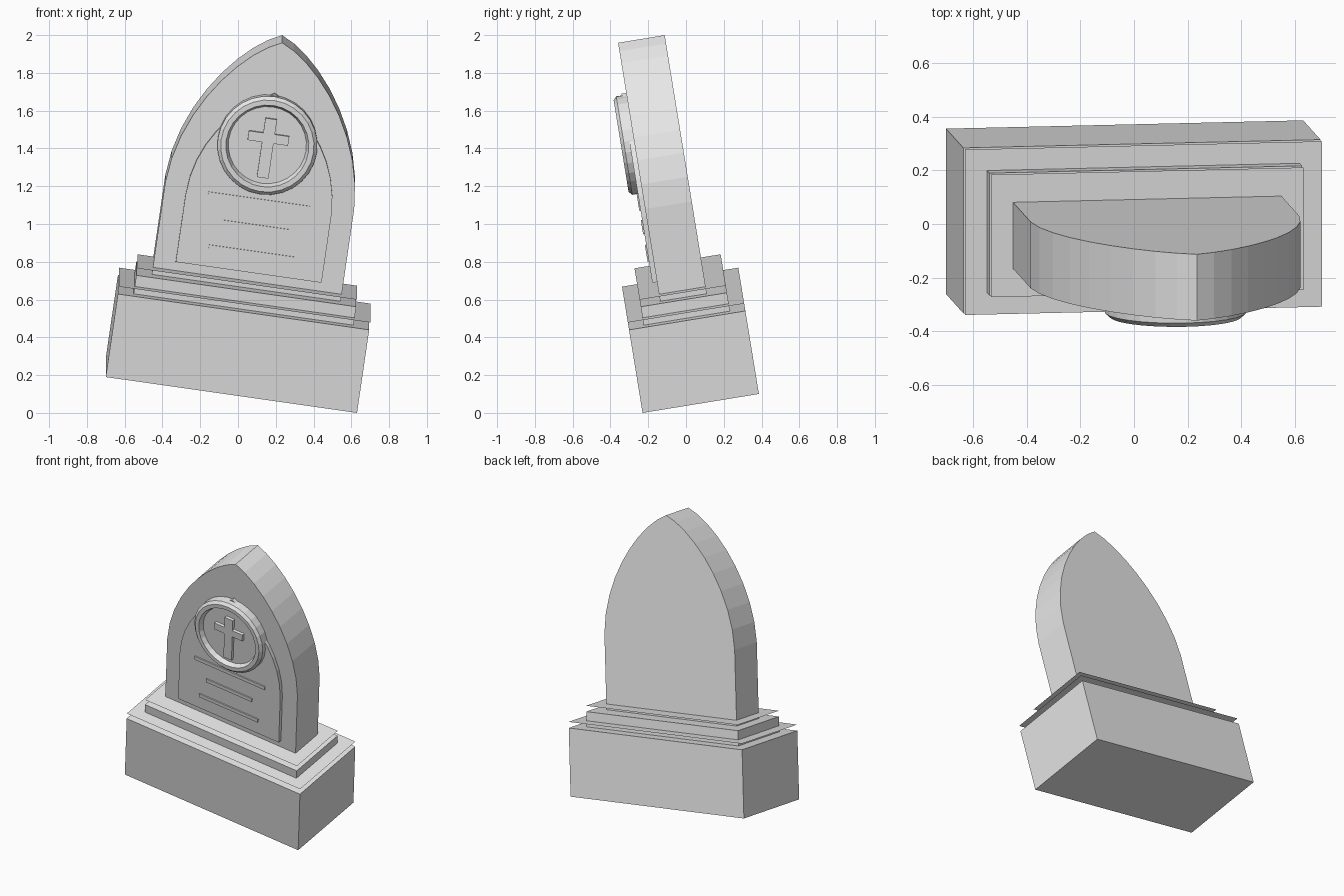
import bpy, bmesh
from math import radians, cos, sin, pi
from mathutils import Matrix, Vector
from mathutils.geometry import interpolate_bezier

cube = bpy.data.objects.get("Cube")
if cube:
    bpy.data.objects.remove(cube)

# One plain stone colour
stone = bpy.data.materials.new("grey_stone")
stone.use_nodes = True
stone.diffuse_color = (0.8, 0.8, 0.8, 1)
stone.node_tree.nodes["Principled BSDF"].inputs["Base Color"].default_value = (0.8, 0.8, 0.8, 1)

# The whole monument leans forward and sideways
LEAN = (Matrix.Translation((-0.035, 0.0625, 0.145))
        @ Matrix.Rotation(radians(9.25), 4, 'X') @ Matrix.Rotation(radians(8.23), 4, 'Y'))


def finish(name, bm):
    bmesh.ops.recalc_face_normals(bm, faces=bm.faces)
    mesh = bpy.data.meshes.new(name)
    bm.to_mesh(mesh)
    bm.free()
    mesh.materials.append(stone)
    obj = bpy.data.objects.new(name, mesh)
    bpy.context.collection.objects.link(obj)
    obj.matrix_world = LEAN
    return obj


def box(name, x, y, z):
    bm = bmesh.new()
    bmesh.ops.create_cube(bm, size=1)
    for v in bm.verts:
        v.co = [lo + (c + 0.5) * (hi - lo) for c, (lo, hi) in zip(v.co, (x, y, z))]
    return finish(name, bm)


def sheet(name, w, d, z):
    bm = bmesh.new()
    bm.faces.new([bm.verts.new((sx * w, sy * d, z))
                  for sx, sy in ((-1, -1), (1, -1), (1, 1), (-1, 1))])
    obj = finish(name, bm)
    if obj.data.polygons[0].normal.z < 0:
        obj.data.flip_normals()


def prism(name, outline, front, back):
    bm = bmesh.new()
    face = bm.faces.new([bm.verts.new((x, front, z)) for x, z in outline])
    out = bmesh.ops.extrude_face_region(bm, geom=[face], use_keep_orig=True)
    for v in out["geom"]:
        if isinstance(v, bmesh.types.BMVert):
            v.co.y = back
    return finish(name, bm)


def pointed_arch(foot, spring, pull, lean_in, tip, steps):
    ctrl = [Vector((*p, 0)) for p in (spring, pull, lean_in, tip)]
    side = [foot] + [(p.x, p.y) for p in interpolate_bezier(*ctrl, steps + 1)]
    return side + [(-x, z) for x, z in reversed(side[:-1])]


# Stepped plinth with a thin sheet floating over each step
box("plinth", (-0.672, 0.672), (-0.312, 0.312), (0, 0.45))
sheet("plinth_cap", 0.672, 0.312, 0.49)
box("upper_step", (-0.588, 0.588), (-0.231, 0.231), (0.45, 0.55))
sheet("upper_step_cap", 0.588, 0.231, 0.588)

# Upright slab and raised panel, both with pointed arches
prism("slab", pointed_arch((0.505, 0.55), (0.505, 1.05), (0.49, 1.45),
                           (0.2, 1.8), (0, 1.878), 9), -0.125, 0.125)
prism("raised_panel", pointed_arch((0.39, 0.638), (0.39, 1.0), (0.385, 1.32),
                                   (0.16, 1.53), (0, 1.606), 9), -0.15, -0.124)

# Round medallion turned from a rim profile
CENTRE, SIDES = 1.33, 28
bm = bmesh.new()
rings = [[bm.verts.new((r * cos(2 * pi * i / SIDES), y, CENTRE + r * sin(2 * pi * i / SIDES)))
          for i in range(SIDES)]
         for r, y in ((0.265, -0.124), (0.265, -0.18), (0.247, -0.197), (0.22, -0.197), (0.207, -0.165))]
for a, b in zip(rings, rings[1:]):
    for i in range(SIDES):
        j = (i + 1) % SIDES
        bm.faces.new((a[i], a[j], b[j], b[i]))
bm.faces.new(rings[-1])
bm.faces.new(rings[0])
finish("medallion", bm)

# Cross inside the medallion
half = [(0.031, 1.156), (0.031, 1.345), (0.108, 1.345), (0.108, 1.395), (0.031, 1.395), (0.031, 1.475)]
prism("cross", half + [(-x, z) for x, z in reversed(half)], -0.185, -0.16)

# Three plain bars on the panel
for name, w, z in (("upper", 0.272, 1.023), ("middle", 0.177, 0.884), ("lower", 0.228, 0.742)):
    box(name + "_bar", (-w, w), (-0.157, -0.149), (z - 0.013, z + 0.013))
